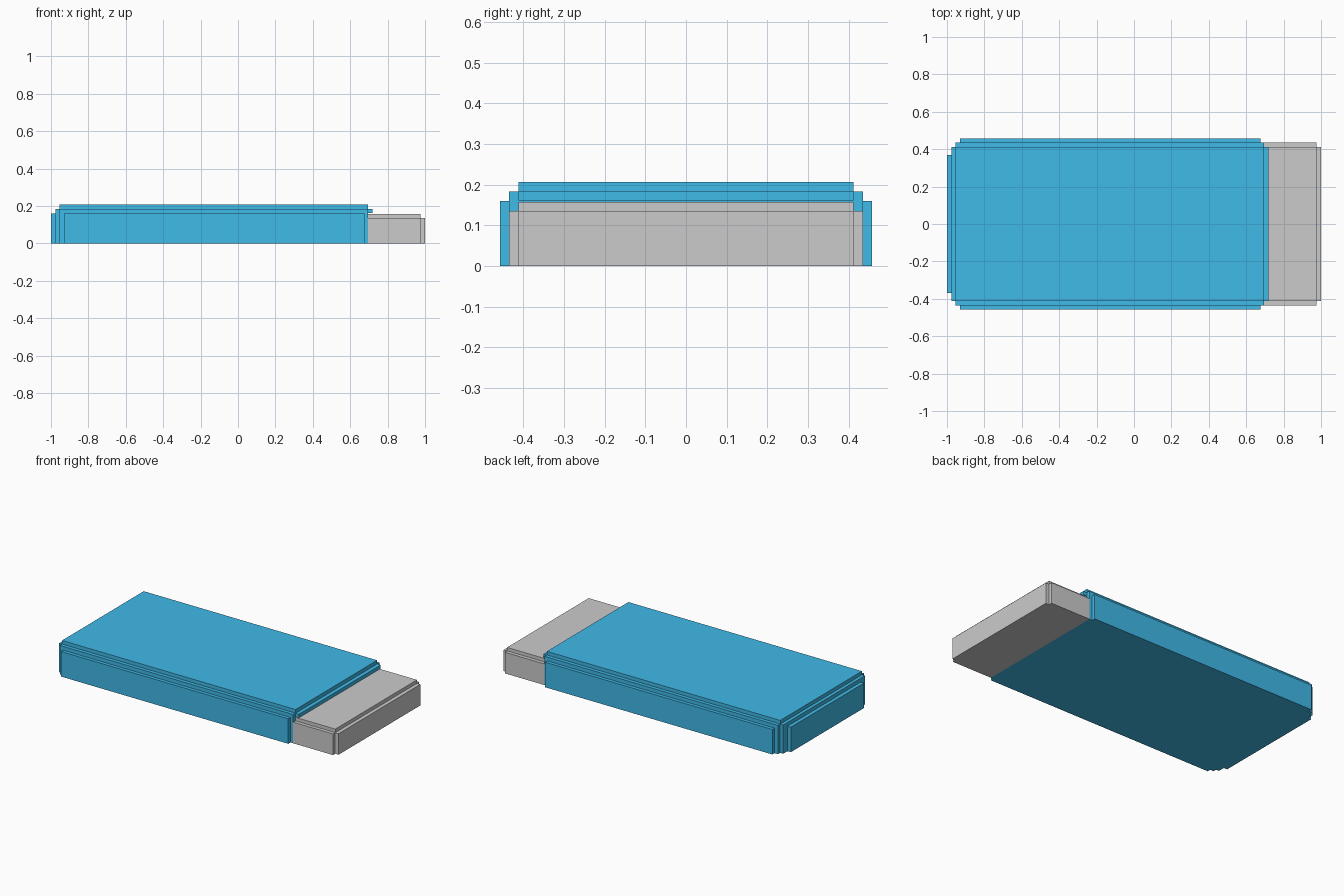
import bpy

if "Cube" in bpy.data.objects:
    bpy.data.objects.remove(bpy.data.objects["Cube"])


def box(name, x0, x1, half_y, z0, z1):
    """Box centred on y = 0, given by its extents."""
    bpy.ops.mesh.primitive_cube_add(size=1, location=((x0 + x1) / 2, 0, (z0 + z1) / 2))
    ob = bpy.context.object
    ob.name = name
    ob.scale = (x1 - x0, 2 * half_y, z1 - z0)
    bpy.ops.object.transform_apply(location=True, rotation=True, scale=True)
    return ob


def stepped(name, boxes):
    """Fuse several boxes into one solid with stepped edges."""
    base = box(name, *boxes[0])
    for dims in boxes[1:]:
        part = box(name + "_step", *dims)
        mod = base.modifiers.new("union", 'BOOLEAN')
        mod.operation = 'UNION'
        mod.solver = 'EXACT'
        mod.object = part
        bpy.context.view_layer.objects.active = base
        bpy.ops.object.modifier_apply(modifier=mod.name)
        bpy.data.objects.remove(part, do_unlink=True)
    return base


# Blue cover: raised top, side steps, rounded-off closed end
cover = stepped("cover", [
    (-0.955, 0.695, 0.412, 0, 0.207),    # top panel
    (-0.955, 0.695, 0.435, 0, 0.184),    # upper side step
    (-0.93, 0.675, 0.457, 0, 0.16),      # outer sides
    (-0.976, 0.60, 0.413, 0, 0.1835),    # closed end step
    (-1.0, 0.60, 0.37, 0, 0.1595),       # closed end face
    (0.60, 0.72, 0.4125, 0.161, 0.1835),  # lip over the open end
])
blue = bpy.data.materials.new("blue")
blue.diffuse_color = (0.05, 0.49, 0.80, 1)
blue.use_nodes = True
blue.node_tree.nodes["Principled BSDF"].inputs["Base Color"].default_value = blue.diffuse_color
cover.data.materials.append(blue)

# Grey tray sliding out of the open end
tray = stepped("tray", [
    (0.695, 0.976, 0.412, 0, 0.157),     # top panel
    (0.695, 0.976, 0.435, 0, 0.135),     # sides
    (0.80, 1.0, 0.4125, 0, 0.1345),      # end face
])
